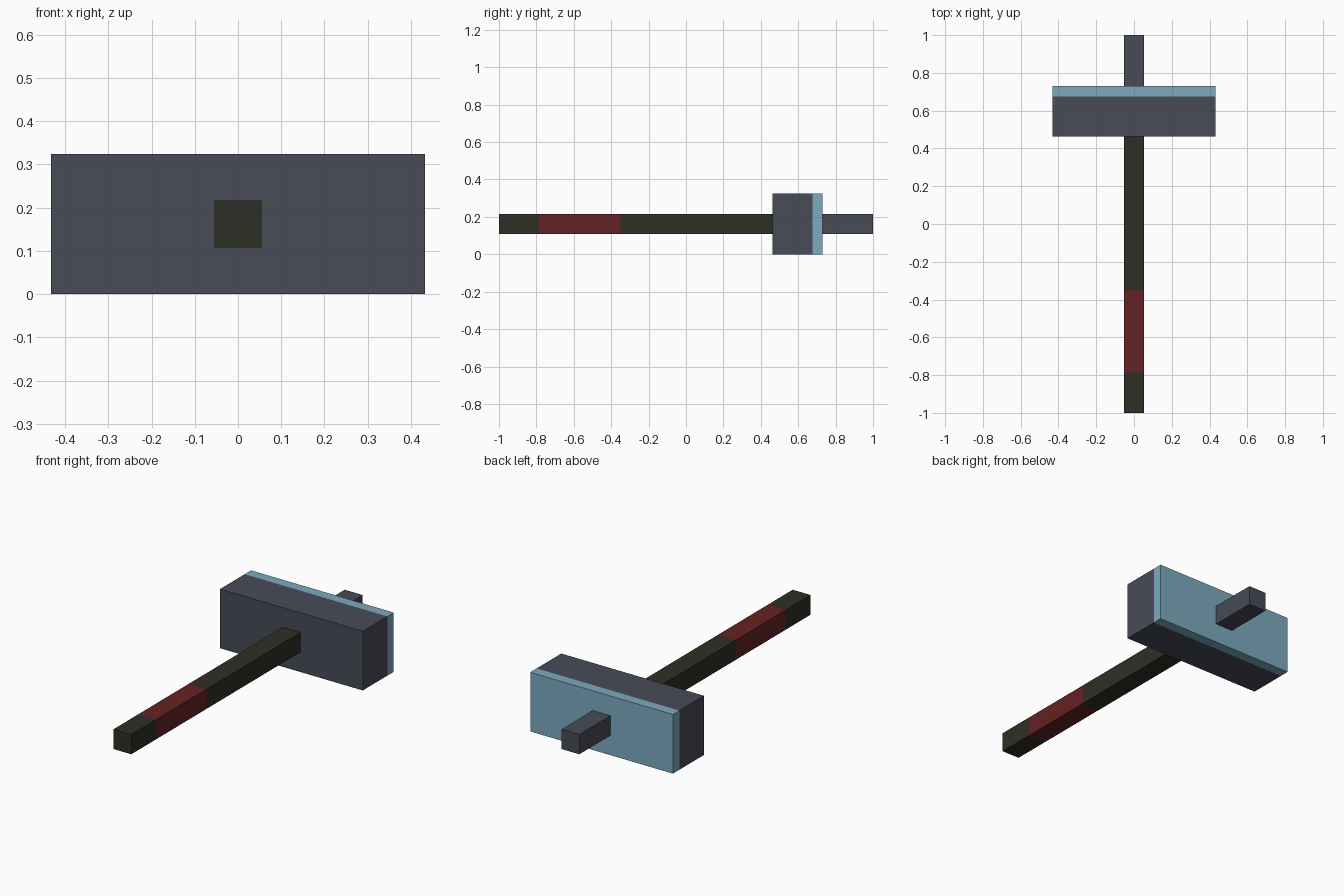
import bpy
import bmesh
from mathutils import Matrix, Vector

old = bpy.data.objects.get("Cube")
if old:
    bpy.data.objects.remove(old, do_unlink=True)


def make_material(name, rgb):
    mat = bpy.data.materials.new(name)
    mat.use_nodes = True
    mat.diffuse_color = (*rgb, 1)
    mat.node_tree.nodes["Principled BSDF"].inputs["Base Color"].default_value = (*rgb, 1)
    return mat


slate = make_material("slate metal", (0.065, 0.072, 0.097))
blue = make_material("pale blue", (0.202, 0.402, 0.525))
dark = make_material("dark wood", (0.027, 0.028, 0.018))
red = make_material("red grip", (0.133, 0.016, 0.016))

MID_Z = 0.162


def bar(name, width, height, bands):
    """Box along y, cut into coloured bands given as (start, end, material)."""
    start, end = bands[0][0], bands[-1][1]
    bm = bmesh.new()
    place = Matrix.Translation((0, (start + end) / 2, MID_Z))
    size = Matrix.Diagonal((width, end - start, height, 1))
    bmesh.ops.create_cube(bm, size=1, matrix=place @ size)

    # Cut a clean edge loop wherever the colour changes
    for y, _, _ in bands[1:]:
        bmesh.ops.bisect_plane(bm, geom=bm.verts[:] + bm.edges[:] + bm.faces[:],
                               plane_co=Vector((0, y, 0)), plane_no=Vector((0, 1, 0)))
    mesh = bpy.data.meshes.new(name)
    mats = list(dict.fromkeys(band[2] for band in bands))
    for mat in mats:
        mesh.materials.append(mat)

    # Colour each face by the band its centre lies in
    for face in bm.faces:
        y = face.calc_center_median().y
        for a, b, mat in bands:
            if a - 0.001 <= y <= b + 0.001:
                face.material_index = mats.index(mat)
    bmesh.ops.recalc_face_normals(bm, faces=bm.faces[:])
    bm.to_mesh(mesh)
    bm.free()
    obj = bpy.data.objects.new(name, mesh)
    bpy.context.collection.objects.link(obj)
    return obj


# Handle with a red grip, ending at the head
bar("handle", 0.108, 0.108, [(-1, -0.785, dark), (-0.785, -0.35, red), (-0.35, 0.462, dark)])

# Block head with a blue rear band
bar("hammer_head", 0.864, 0.324, [(0.462, 0.675, slate), (0.675, 0.73, blue)])

# Stub poking out behind the head
bar("rear_stub", 0.108, 0.108, [(0.73, 1, slate)])
